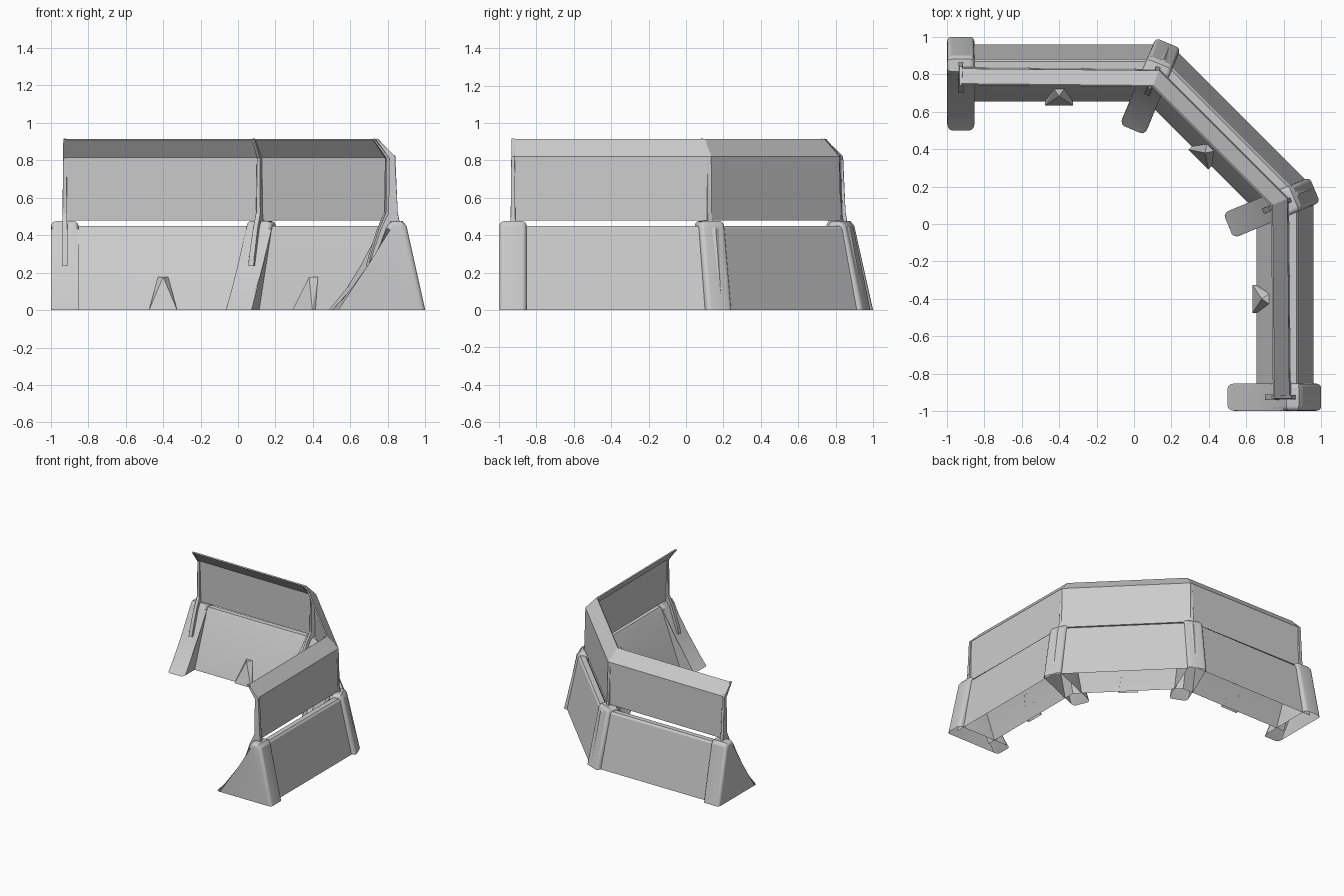
import bpy, bmesh, math
from mathutils import Matrix

cube = bpy.data.objects.get("Cube")
if cube:
    bpy.data.objects.remove(cube, do_unlink=True)

grey = bpy.data.materials.new("concrete grey")
grey.use_nodes = True
COLOUR = (0.6, 0.6, 0.6, 1)
grey.diffuse_color = COLOUR
grey.node_tree.nodes["Principled BSDF"].inputs["Base Color"].default_value = COLOUR

END = -0.925    # centre line of the two end posts
SHIFT = 0.145   # how far the diagonal bay sits inwards


def finish(name, bm, matrix=None):
    mesh = bpy.data.meshes.new(name)
    bm.to_mesh(mesh)
    bm.free()
    mesh.materials.append(grey)
    obj = bpy.data.objects.new(name, mesh)
    bpy.context.collection.objects.link(obj)
    if matrix:
        obj.matrix_world = matrix
    bpy.ops.object.select_all(action='DESELECT')
    obj.select_set(True)
    bpy.context.view_layer.objects.active = obj
    bpy.ops.object.shade_smooth_by_angle(angle=math.radians(25))
    return obj


def open_bottom(bm):
    floor = [f for f in bm.faces if all(v.co.z < 0.001 for v in f.verts)]
    bmesh.ops.delete(bm, geom=floor, context='FACES_ONLY')


def corner(c):
    """Mitred corner between the straight and diagonal bays at offset c."""
    return math.sqrt(2) * (c - SHIFT) - c


def sweep(name, profile, closed, inset):
    """Carry an (offset, height) profile around the three bays."""
    bm = bmesh.new()
    rings = []
    for station in range(4):
        ring = []
        for c, z in profile:
            if station in (0, 3):
                along = END
            else:
                c -= inset
                along = corner(c)
            xy = (along, c) if station < 2 else (c, along)
            ring.append(bm.verts.new((*xy, z)))
        rings.append(ring)
    n = len(profile)
    for a, b in zip(rings, rings[1:]):
        for i in range(n if closed else n - 1):
            j = (i + 1) % n
            bm.faces.new((a[i], a[j], b[j], b[i]))
    if closed:
        bm.faces.new(rings[0])
        bm.faces.new(rings[-1])
    bmesh.ops.recalc_face_normals(bm, faces=bm.faces)
    return finish(name, bm)


def slab(name, profile, width, taper, bevel, matrix):
    """Extrude a (reach, height) profile sideways and round its outline."""
    bm = bmesh.new()
    left, right = [[bm.verts.new((r, s * width / 2 * (1 - taper * z), z)) for r, z in profile]
                   for s in (-1, 1)]
    bm.faces.new(left)
    bm.faces.new(right)
    n = len(profile)
    for i in range(n):
        j = (i + 1) % n
        bm.faces.new((left[i], left[j], right[j], right[i]))
    rim = [e for e in bm.edges
           if e.verts[0].co.y * e.verts[1].co.y > 0
           and max(v.co.z for v in e.verts) > 0.001]
    bmesh.ops.bevel(bm, geom=rim, offset=bevel, segments=4, profile=0.5,
                    affect='EDGES', clamp_overlap=False)
    bmesh.ops.recalc_face_normals(bm, faces=bm.faces)
    open_bottom(bm)
    return finish(name, bm, matrix)


def frame(x, y, degrees):
    return Matrix.Translation((x, y, 0)) @ Matrix.Rotation(math.radians(degrees), 4, 'Z')


# Hollow lower wall, open underneath
sweep("lower_wall", [(0.655, 0), (0.815, 0.43), (0.828, 0.45), (0.868, 0.45),
                     (0.88, 0.435), (0.96, 0)], False, 0)

# Thin upper screen with its lip leaning inwards
sweep("upper_screen", [(0.823, 0.48), (0.815, 0.815), (0.742, 0.908), (0.75, 0.914),
                       (0.83, 0.822), (0.838, 0.48)], True, 0.01)

# Hollow posts with sloping feet, each holding a slim bracket
POST = [(0.5, 0), (0.715, 0.225), (0.79, 0.44), (0.815, 0.475), (0.88, 0.475),
        (0.9, 0.45), (1.0, 0)]
BRACKET = [(0.7, 0.235), (0.715, 0.29), (0.762, 0.43), (0.807, 0.52), (0.811, 0.812),
           (0.733, 0.91), (0.742, 0.917), (0.84, 0.822), (0.853, 0.525), (0.865, 0.46),
           (0.82, 0.4), (0.75, 0.235)]
places = {
    "right_end": frame(END, 0, 90),
    "right_corner": frame(-0.2, 0.042, 67.5),
    "left_corner": frame(0.042, -0.2, 22.5),
    "left_end": frame(0, END, 0),
}
for label, place in places.items():
    slab(label + "_post", POST, 0.145, 0, 0.025, place)
    slab(label + "_bracket", BRACKET, 0.036, 0.6, 0.003, place)

# Small tapered feet on the inner side of each bay
feet = {
    "right_foot": frame(-0.4, 0, 90),
    "middle_foot": frame(-SHIFT / math.sqrt(2), -SHIFT / math.sqrt(2), 45),
    "left_foot": frame(0, -0.4, 0),
}
for label, place in feet.items():
    bm = bmesh.new()
    points = [(0.682, 0, 0.178)]
    for s in (-1, 1):
        points += [(0.632, s * 0.075, 0), (0.655, s * 0.075, 0), (0.722, s * 0.027, 0.178)]
    bmesh.ops.convex_hull(bm, input=[bm.verts.new(p) for p in points])
    bmesh.ops.recalc_face_normals(bm, faces=bm.faces)
    open_bottom(bm)
    # The side against the wall is left open
    backs = [f for f in bm.faces if f.normal.x > 0.5]
    bmesh.ops.delete(bm, geom=backs, context='FACES')
    finish(label, bm, place)
